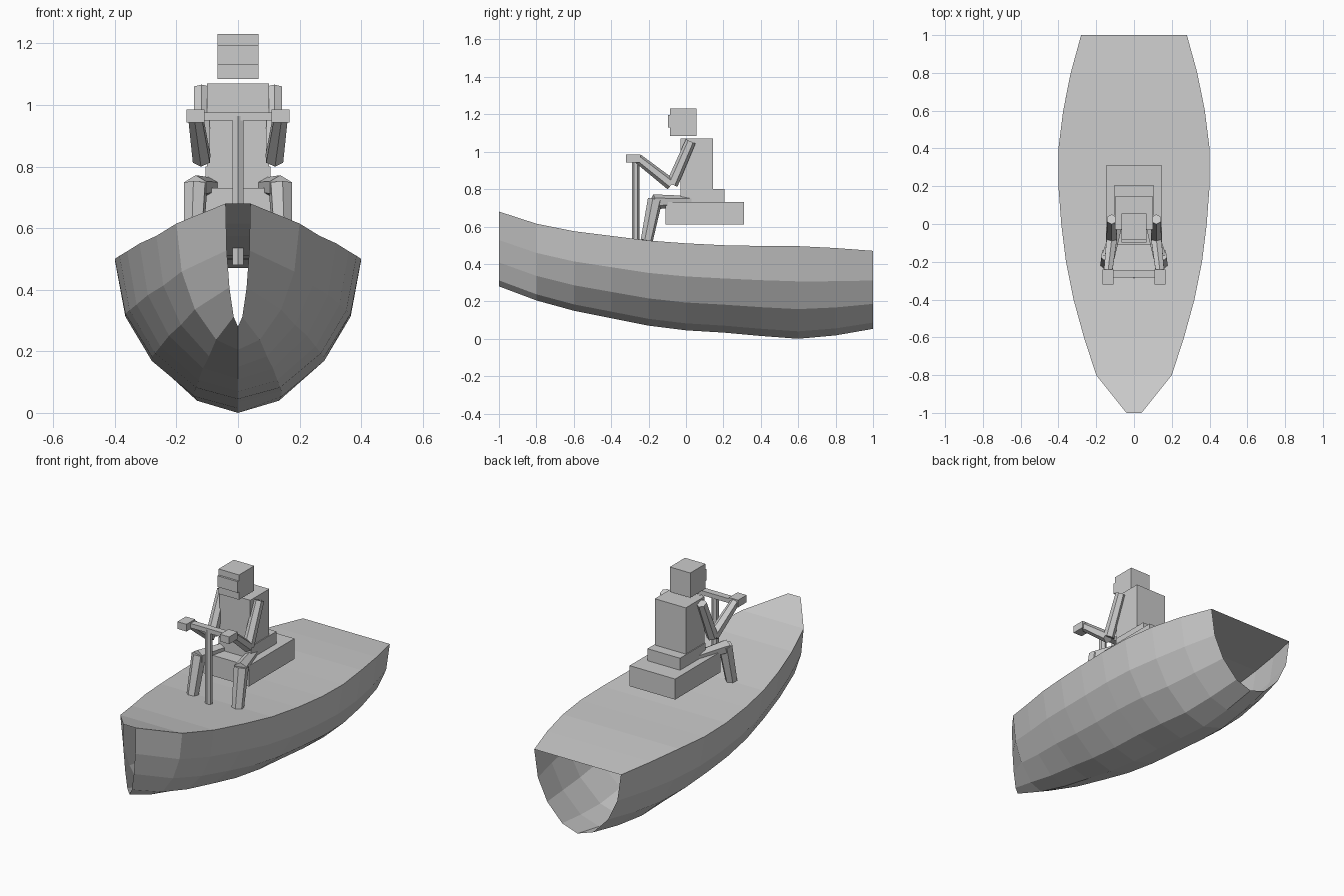
import bpy, bmesh, math
from mathutils import Vector

if "Cube" in bpy.data.objects:
    bpy.data.objects.remove(bpy.data.objects["Cube"])


def make_object(name, bm):
    bmesh.ops.recalc_face_normals(bm, faces=bm.faces)
    mesh = bpy.data.meshes.new(name)
    bm.to_mesh(mesh)
    bm.free()
    ob = bpy.data.objects.new(name, mesh)
    bpy.context.collection.objects.link(ob)
    return ob


def box(name, x, y, z):
    """Box from (min, max) ranges."""
    bm = bmesh.new()
    bmesh.ops.create_cube(bm, size=1)
    for v in bm.verts:
        v.co = [(r[0] + r[1]) / 2 + c * (r[1] - r[0]) for c, r in zip(v.co, (x, y, z))]
    return make_object(name, bm)


def limb(name, a, b, r1, r2, sides=6):
    """Tapered prism running from a to b."""
    a, b = Vector(a), Vector(b)
    bm = bmesh.new()
    bmesh.ops.create_cone(bm, cap_ends=True, segments=sides, radius1=r1, radius2=r2,
                          depth=(b - a).length)
    ob = make_object(name, bm)
    ob.location = (a + b) / 2
    ob.rotation_euler = (b - a).to_track_quat('Z', 'Y').to_euler()
    return ob


# Hull stations every 0.2 in y: half width, keel height, deck height
stations = [(.04, .28, .68), (.20, .205, .615), (.265, .15, .575), (.32, .11, .55),
            (.36, .07, .525), (.385, .045, .51), (.40, .033, .50), (.40, .015, .496),
            (.375, 0, .495), (.335, .018, .485), (.28, .053, .47)]
half = [(1, 1), (.915, .62), (.70, .32), (.355, .08), (0, 0)]
section = half + [(-x, z) for x, z in half[-2::-1]]

# Open-ended hull shell with a flat deck
bm = bmesh.new()
rings = []
for i, (w, k, d) in enumerate(stations):
    rings.append([bm.verts.new((x * w, -1 + .2 * i, k + z * (d - k))) for x, z in section])
n = len(section)
for a, b in zip(rings, rings[1:]):
    for j in range(n):
        m = (j + 1) % n
        bm.faces.new((a[j], a[m], b[m], b[j]))
make_object("hull", bm)

# Seat and rider's body
box("seat", (-.147, .147), (-.11, .31), (.61, .73))
box("hips", (-.105, .105), (-.03, .205), (.73, .80))
box("torso", (-.10, .10), (-.03, .145), (.73, 1.07))
box("head", (-.066, .066), (-.085, .055), (1.085, 1.23))
box("visor", (-.066, .066), (-.097, -.08), (1.13, 1.195))

# Steering column and handlebar
limb("steering_column", (0, -.268, .48), (0, -.268, .965), .02, .02)
box("handlebar", (-.12, .12), (-.283, -.245), (.95, .976))

# Mirrored grips, arms and legs
for s, side in ((-1, "left"), (1, "right")):
    box(side + "_grip", sorted((s * .108, s * .167)), (-.32, -.242), (.943, .985))
    limb(side + "_upper_arm", (s * .118, .025, 1.055), (s * .118, -.075, .825), .028, .032)
    limb(side + "_forearm", (s * .118, -.08, .825), (s * .138, -.255, .962), .032, .026)
    limb(side + "_thigh", (s * .07, .06, .735), (s * .137, -.175, .732), .027, .04)
    limb(side + "_shin", (s * .137, -.165, .745), (s * .146, -.21, .525), .04, .033)
